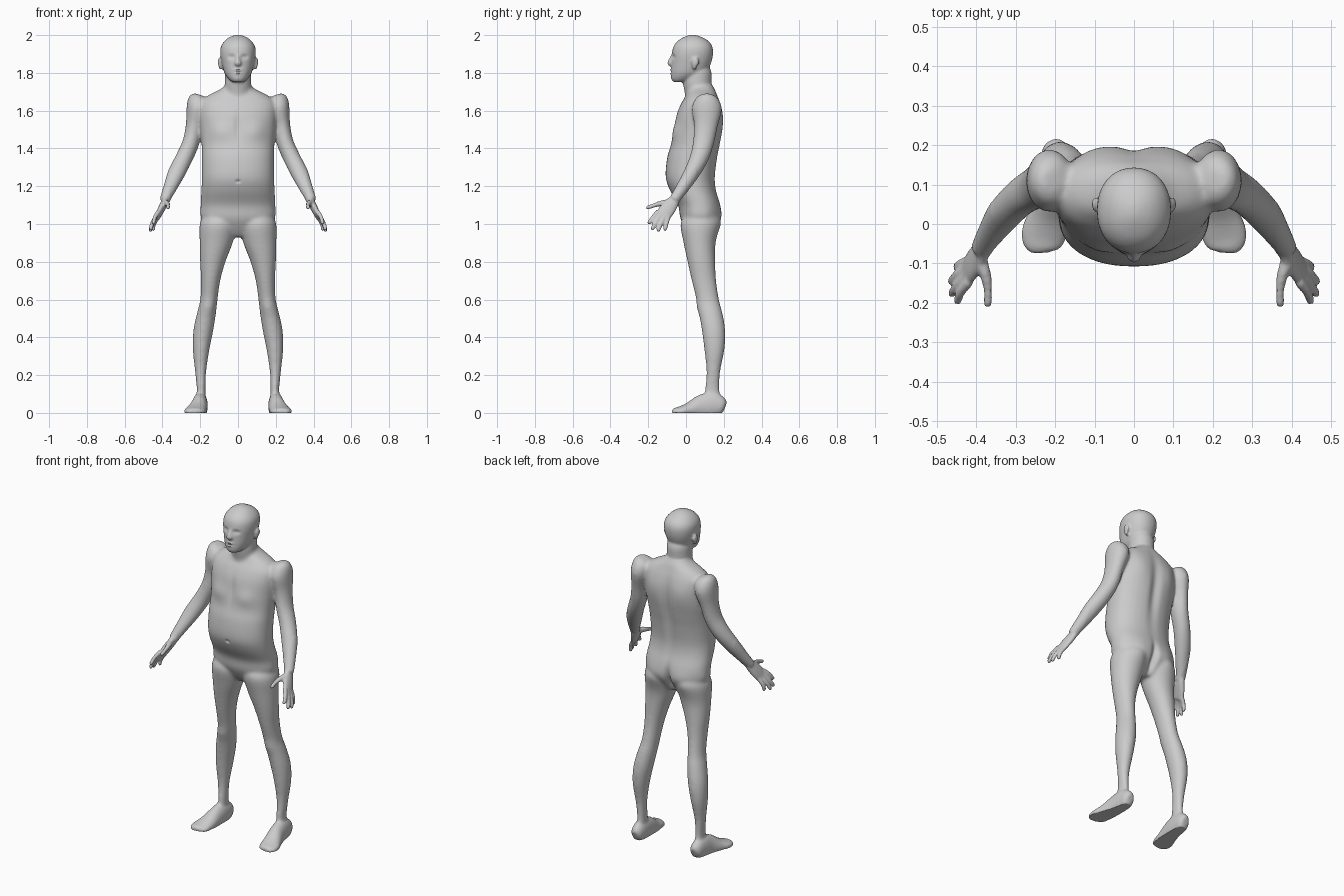
import bpy, bmesh, math
from mathutils import Vector

bm = bmesh.new()


def spline(rows, steps):
    """Smooth interpolation through rows of equal length."""
    out = []
    for i in range(len(rows) - 1):
        a, b = rows[max(i - 1, 0)], rows[i]
        c, d = rows[i + 1], rows[min(i + 2, len(rows) - 1)]
        for k in range(steps):
            t = k / steps
            out.append([0.5 * (2 * q + (r - p) * t + (2 * p - 5 * q + 4 * r - s) * t * t
                               + (3 * q - p - 3 * r + s) * t ** 3)
                        for p, q, r, s in zip(a, b, c, d)])
    out.append(list(rows[-1]))
    return out


def loft(rows, axis=(1, 0, 0), flat=False, mirror=False, power=2.0, steps=4, sides=32):
    """Closed tube through rings (x, y, z, half width along axis, half depth)."""
    rows = spline(rows, steps)
    for s in ((1, -1) if mirror else (1,)):
        rings = []
        for i, (x, y, z, ru, rv) in enumerate(rows):
            t = Vector((0, 0, 1))
            if not flat:
                t = Vector(rows[min(i + 1, len(rows) - 1)][:3]) - Vector(rows[max(i - 1, 0)][:3])
                t.normalize()
            u = Vector(axis)
            u = (u - t * u.dot(t)).normalized()
            v = t.cross(u)
            ring = []
            for k in range(sides):
                a = 2 * math.pi * k / sides
                ca, sa = math.cos(a), math.sin(a)
                p = Vector((x, y, z))
                p += u * ru * math.copysign(abs(ca) ** (2 / power), ca)
                p += v * rv * math.copysign(abs(sa) ** (2 / power), sa)
                ring.append(bm.verts.new((p.x * s, p.y, p.z)))
            rings.append(ring)
        for a, b in zip(rings, rings[1:]):
            for k in range(sides):
                j = (k + 1) % sides
                bm.faces.new((a[k], a[j], b[j], b[k]))
        bm.faces.new(rings[0])
        bm.faces.new(rings[-1])


def upright(rows, **kw):
    """Level rings given as (z, left, right, front, back)."""
    loft([((l + r) / 2, (f + b) / 2, z, (r - l) / 2, (b - f) / 2)
          for z, l, r, f, b in rows], flat=True, **kw)


def centred(rows, **kw):
    upright([(z, -w, w, f, b) for z, w, f, b in rows], **kw)


# torso
centred([(.93, .06, .03, .12), (.97, .13, 0, .15), (1.03, .195, -.03, .182),
         (1.1, .198, -.042, .182), (1.18, .194, -.086, .16), (1.25, .192, -.108, .155),
         (1.35, .192, -.1, .168), (1.42, .193, -.08, .182), (1.5, .2, -.063, .194),
         (1.58, .205, -.05, .194), (1.64, .2, -.025, .182), (1.68, .16, 0, .167),
         (1.71, .1, .012, .155), (1.735, .065, .02, .14)], power=2.25)
# neck
centred([(1.64, .08, 0, .15), (1.7, .074, -.008, .15), (1.74, .07, -.015, .136),
         (1.8, .068, -.01, .135), (1.84, .06, 0, .12)])
# head
centred([(1.752, .03, -.068, 0), (1.768, .05, -.078, .05), (1.8, .072, -.08, .105),
         (1.85, .086, -.078, .132), (1.9, .094, -.075, .143), (1.94, .09, -.066, .139),
         (1.97, .07, -.043, .117), (1.99, .043, -.01, .082), (2.001, .012, .02, .05)],
        power=2.15)
# nose and ears
loft([(0, -.07, 1.895, .007, .008), (0, -.08, 1.87, .01, .012), (0, -.083, 1.85, .018, .015),
      (0, -.078, 1.838, .008, .006)])
loft([(.091, .045, 1.818, .006, .006), (.095, .045, 1.835, .008, .014),
      (.098, .05, 1.86, .009, .019), (.097, .052, 1.88, .005, .01)], mirror=True)
# legs
upright([(1.05, .03, .18, 0, .16), (1.0, .004, .203, -.03, .178), (.9, .028, .203, -.013, .157),
         (.8, .066, .201, .008, .155), (.7, .094, .196, .03, .16), (.6, .108, .2, .055, .175),
         (.53, .116, .217, .068, .193), (.44, .13, .236, .083, .208), (.34, .15, .24, .096, .205),
         (.22, .168, .228, .108, .182), (.12, .172, .218, .1, .178), (.05, .17, .22, .1, .19)],
        mirror=True)
# feet
loft([(.198, .207, .03, .018, .025), (.198, .19, .035, .034, .05), (.2, .14, .04, .04, .07),
      (.205, .08, .03, .044, .065), (.217, .02, .015, .052, .043), (.23, -.03, .008, .057, .027),
      (.235, -.06, .006, .045, .02), (.235, -.073, .005, .022, .012)], mirror=True)
# arms
loft([(.205, .11, 1.685, .025, .03), (.21, .11, 1.665, .052, .06), (.215, .11, 1.61, .058, .08),
      (.232, .105, 1.52, .045, .063), (.25, .092, 1.43, .045, .056), (.285, .07, 1.35, .046, .05),
      (.325, .03, 1.27, .046, .043), (.36, -.02, 1.19, .036, .034),
      (.388, -.065, 1.125, .027, .026)], mirror=True)
# palms
spread = Vector((-.1, -.84, .52)).normalized()
loft([(.375, -.045, 1.15, .022, .02), (.388, -.07, 1.115, .034, .02),
      (.408, -.1, 1.075, .042, .018), (.425, -.125, 1.04, .04, .014)],
     axis=spread, mirror=True)
# fingers
knuckle = Vector((.422, -.12, 1.05))
for offset, tip in ((.032, (.45, -.2, 1.0)), (.011, (.466, -.182, .968)),
                    (-.011, (.468, -.15, .96)), (-.031, (.452, -.112, .965))):
    base, tip = knuckle + spread * offset, Vector(tip)
    mid = (base + tip) / 2 + Vector((.005, 0, .004))
    loft([(*base, .012, .013), (*mid, .0115, .0115), (*base.lerp(tip, .92), .0105, .0105),
          (*tip, .006, .006)], axis=spread, mirror=True, sides=16)
# thumbs
loft([(.392, -.085, 1.115, .018, .018), (.378, -.125, 1.11, .015, .016),
      (.37, -.165, 1.1, .012, .012), (.371, -.2, 1.088, .011, .011),
      (.373, -.212, 1.085, .006, .006)], mirror=True, sides=16)

# fuse the parts into one skin
bmesh.ops.recalc_face_normals(bm, faces=bm.faces)
mesh = bpy.data.meshes.new("body")
bm.to_mesh(mesh)
bm.free()
body = bpy.data.objects.new("body", mesh)
bpy.context.collection.objects.link(body)
bpy.context.view_layer.objects.active = body
body.select_set(True)
fuse = body.modifiers.new("fuse", 'REMESH')
fuse.mode = 'VOXEL'
fuse.voxel_size = .0065
bpy.ops.object.modifier_apply(modifier=fuse.name)

# soften the joins, less on the hands and face
bm = bmesh.new()
bm.from_mesh(mesh)
soft = [v for v in bm.verts if abs(v.co.x) < .36 and .1 < v.co.z < 1.74]
for i in range(14):
    bmesh.ops.smooth_vert(bm, verts=soft if i > 1 else bm.verts, factor=.5,
                          use_axis_x=True, use_axis_y=True, use_axis_z=True)

# body shaping: (centre, reach, push)
shapes = [((.036, -.075, 1.885), (.018, .03, .011), (0, .011, 0)),    # eye sockets
          ((.036, -.072, 1.885), (.009, .02, .006), (0, -.005, 0)),   # eyelids
          ((0, -.08, 1.815), (.022, .02, .005), (0, -.006, 0)),       # upper lip
          ((0, -.08, 1.806), (.024, .02, .003), (0, .005, 0)),        # mouth line
          ((0, -.08, 1.797), (.018, .02, .005), (0, -.005, 0)),       # lower lip
          ((.09, -.05, 1.49), (.06, .06, .05), (0, -.012, 0)),        # chest
          ((0, -.06, 1.52), (.016, .05, .08), (0, .007, 0)),          # breastbone
          ((0, -.108, 1.225), (.01, .03, .008), (0, .01, 0)),         # navel
          ((0, .19, 1.42), (.03, .05, .2), (0, -.016, 0)),            # spine
          ((.1, .19, 1.56), (.06, .05, .08), (0, .008, 0)),           # shoulder blades
          ((.09, .18, 1.03), (.06, .06, .06), (0, .01, 0)),           # buttocks
          ((0, .18, 1.0), (.018, .07, .08), (0, -.03, 0)),            # cleft
          ((.155, .07, .56), (.04, .03, .04), (0, -.006, 0))]         # kneecaps
for centre, reach, push in shapes:
    for s in ((1, -1) if centre[0] else (1,)):
        c = Vector((centre[0] * s, *centre[1:]))
        for v in bm.verts:
            d = sum(((v.co[i] - c[i]) / reach[i]) ** 2 for i in range(3))
            if d < 9:
                v.co += Vector(push) * math.exp(-d)
# flat soles
for v in bm.verts:
    v.co.z = max(v.co.z, 0)
bm.to_mesh(mesh)
bm.free()

grey = bpy.data.materials.new("light grey")
grey.diffuse_color = (.6, .6, .6, 1)
mesh.materials.clear()
mesh.materials.append(grey)
bpy.ops.object.shade_smooth_by_angle(angle=math.radians(50))
